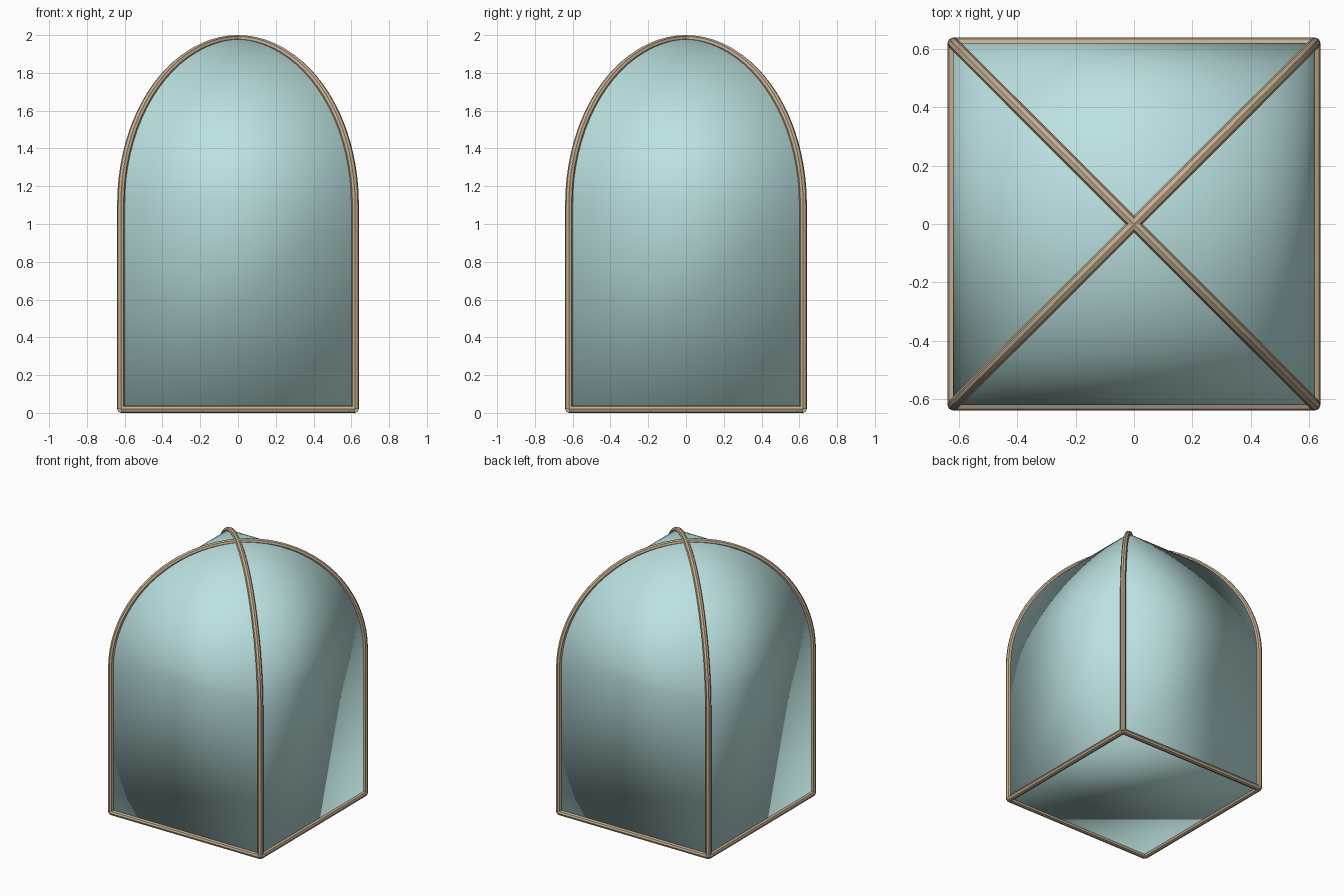
import bpy, bmesh
from math import sin, cos, pi, sqrt

if "Cube" in bpy.data.objects:
    bpy.data.objects.remove(bpy.data.objects["Cube"])

HALF, BASE, TOP, R = 0.62, 0.02, 1.98, 0.02   # half width, floor, apex, tube radius
RISE = HALF * sqrt(2)                          # diagonal ribs are semicircles
SPRING = TOP - RISE
STEPS = 20


def material(name, color):
    m = bpy.data.materials.new(name)
    m.diffuse_color = color
    m.use_nodes = True
    m.node_tree.nodes["Principled BSDF"].inputs["Base Color"].default_value = m.diffuse_color
    return m


fabric = material("teal_fabric", (0.50, 0.76, 0.75, 1))
wood = material("wood", (0.55, 0.42, 0.28, 1))

# profile: (half width, height) from floor to just below the apex
profile = [(HALF, BASE)] + [
    (HALF * cos(pi / 2 * i / STEPS), SPRING + RISE * sin(pi / 2 * i / STEPS))
    for i in range(STEPS)]

# canopy: square sections shrinking to the apex, closed below
bm = bmesh.new()
rings = [[bm.verts.new((sx * h, sy * h, z))
          for sx, sy in ((-1, -1), (1, -1), (1, 1), (-1, 1))] for h, z in profile]
for a, b in zip(rings, rings[1:]):
    for i in range(4):
        j = (i + 1) % 4
        bm.faces.new((a[i], a[j], b[j], b[i]))
apex = bm.verts.new((0, 0, TOP))
for i in range(4):
    bm.faces.new((rings[-1][i], rings[-1][(i + 1) % 4], apex))
bm.faces.new(rings[0][::-1])
for f in bm.faces:
    f.smooth = True
mesh = bpy.data.meshes.new("canopy")
bm.to_mesh(mesh)
bm.free()
canopy = bpy.data.objects.new("canopy", mesh)
mesh.materials.append(fabric)
bpy.context.collection.objects.link(canopy)


def tube(name, points):
    cu = bpy.data.curves.new(name, 'CURVE')
    cu.dimensions = '3D'
    cu.bevel_depth = R
    cu.bevel_resolution = 2
    cu.use_fill_caps = True
    sp = cu.splines.new('POLY')
    sp.points.add(len(points) - 1)
    for p, co in zip(sp.points, points):
        p.co = (*co, 1)
    sp.use_smooth = True
    cu.materials.append(wood)
    ob = bpy.data.objects.new(name, cu)
    bpy.context.collection.objects.link(ob)
    bpy.ops.object.select_all(action='DESELECT')
    ob.select_set(True)
    bpy.context.view_layer.objects.active = ob
    bpy.ops.object.convert(target='MESH')
    bpy.ops.object.shade_smooth_by_angle()


# two arched ribs crossing on the diagonals
half = profile + [(0, TOP)]
for name, s in (("rib_a", 1), ("rib_b", -1)):
    path = [(-h, -s * h, z) for h, z in half] + [(h, s * h, z) for h, z in profile[::-1]]
    tube(name, path)

# base frame bars
for name, s in (("front_bar", -1), ("back_bar", 1)):
    tube(name, [(-HALF, s * HALF, BASE), (HALF, s * HALF, BASE)])
for name, s in (("left_bar", -1), ("right_bar", 1)):
    tube(name, [(s * HALF, -HALF, BASE), (s * HALF, HALF, BASE)])
